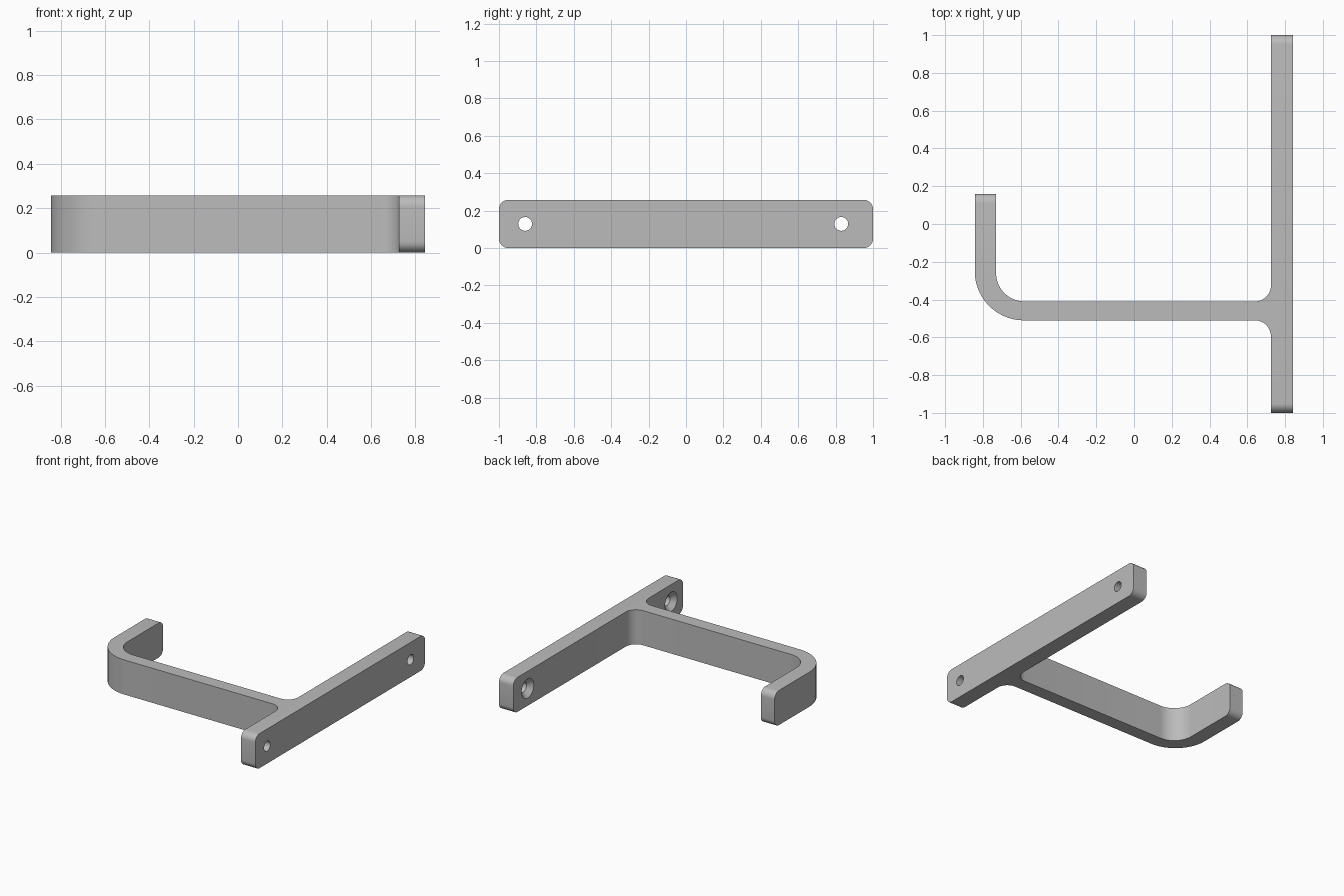
import bpy, bmesh, math
from mathutils import Matrix, Vector

cube = bpy.data.objects.get("Cube")
if cube:
    bpy.data.objects.remove(cube, do_unlink=True)

HEIGHT = 0.258
SIDE = 0.843          # half width in x
PLATE_IN = 0.725      # inner face of the wall plate
TIP_IN, TIP_Y = -0.73, 0.16
BAR_LO, BAR_HI = -0.51, -0.41
FILLET = 0.085

grey = bpy.data.materials.new("plain grey")
grey.use_nodes = True
color = (0.5, 0.5, 0.5, 1)
grey.diffuse_color = color
grey.node_tree.nodes["Principled BSDF"].inputs["Base Color"].default_value = color


def arc(cx, cy, r, start, end, steps=12):
    angles = [math.radians(start + (end - start) * i / steps) for i in range(steps + 1)]
    return [(cx + r * math.cos(a), cy + r * math.sin(a)) for a in angles]


def finish(name, bm):
    bmesh.ops.recalc_face_normals(bm, faces=bm.faces)
    mesh = bpy.data.meshes.new(name)
    bm.to_mesh(mesh)
    bm.free()
    mesh.materials.append(grey)
    obj = bpy.data.objects.new(name, mesh)
    bpy.context.collection.objects.link(obj)
    return obj


# Hook outline seen from above: wall plate, filleted bar, curved arm
outline = [(PLATE_IN, -1), (SIDE, -1), (SIDE, 1), (PLATE_IN, 1)]
outline += arc(PLATE_IN - FILLET, BAR_HI + FILLET, FILLET, 0, -90)
outline += arc(TIP_IN + 0.15, BAR_HI + 0.15, 0.15, 270, 180, 20)
outline += [(TIP_IN, TIP_Y), (-SIDE, TIP_Y)]
outline += arc(-SIDE + 0.26, BAR_LO + 0.26, 0.26, 180, 270, 24)
outline += arc(PLATE_IN - FILLET, BAR_LO - FILLET, FILLET, 90, 0)

bm = bmesh.new()
base = bm.faces.new([bm.verts.new((x, y, 0)) for x, y in outline])
top = bmesh.ops.extrude_face_region(bm, geom=[base])["geom"]
bmesh.ops.translate(bm, vec=(0, 0, HEIGHT),
                    verts=[g for g in top if isinstance(g, bmesh.types.BMVert)])
bmesh.ops.recalc_face_normals(bm, faces=bm.faces)

# Rounded corners on both plate ends and on the arm tip
ends = [e for e in bm.edges
        if any(all(abs(v.co.y - y) < 1e-4 for v in e.verts) for y in (-1, 1, TIP_Y))
        and abs(e.verts[0].co.z - e.verts[1].co.z) < 1e-4]
bmesh.ops.bevel(bm, geom=ends, offset=0.05, offset_type='OFFSET', segments=8,
                profile=0.5, affect='EDGES')
hook = finish("wall_hook", bm)

# Countersunk screw holes, wide on the inner face
bore = [(PLATE_IN - 0.03, 0.072), (PLATE_IN, 0.072),
        (PLATE_IN + 0.035, 0.037), (SIDE + 0.05, 0.037)]
for name, y in (("front_hole_cutter", -0.86), ("back_hole_cutter", 0.83)):
    bm = bmesh.new()
    rings = []
    for x, r in bore:
        ring = arc(0, 0, r, 0, 360, 32)[:-1]
        rings.append([bm.verts.new((x, y + a, HEIGHT / 2 + b)) for a, b in ring])
    for r1, r2 in zip(rings, rings[1:]):
        for i in range(32):
            j = (i + 1) % 32
            bm.faces.new((r1[i], r1[j], r2[j], r2[i]))
    bm.faces.new(rings[0])
    bm.faces.new(rings[-1])
    cutter = finish(name, bm)
    cutter.hide_render = True
    cutter.hide_set(True)
    cut = hook.modifiers.new(name, 'BOOLEAN')
    cut.operation = 'DIFFERENCE'
    cut.solver = 'EXACT'
    cut.object = cutter

# Apply the cuts, then smooth the curved faces
bpy.ops.object.select_all(action='DESELECT')
bpy.context.view_layer.objects.active = hook
hook.select_set(True)
for mod in list(hook.modifiers):
    cutter = mod.object
    bpy.ops.object.modifier_apply(modifier=mod.name)
    bpy.data.objects.remove(cutter, do_unlink=True)
bpy.ops.object.shade_smooth_by_angle(angle=math.radians(30))
